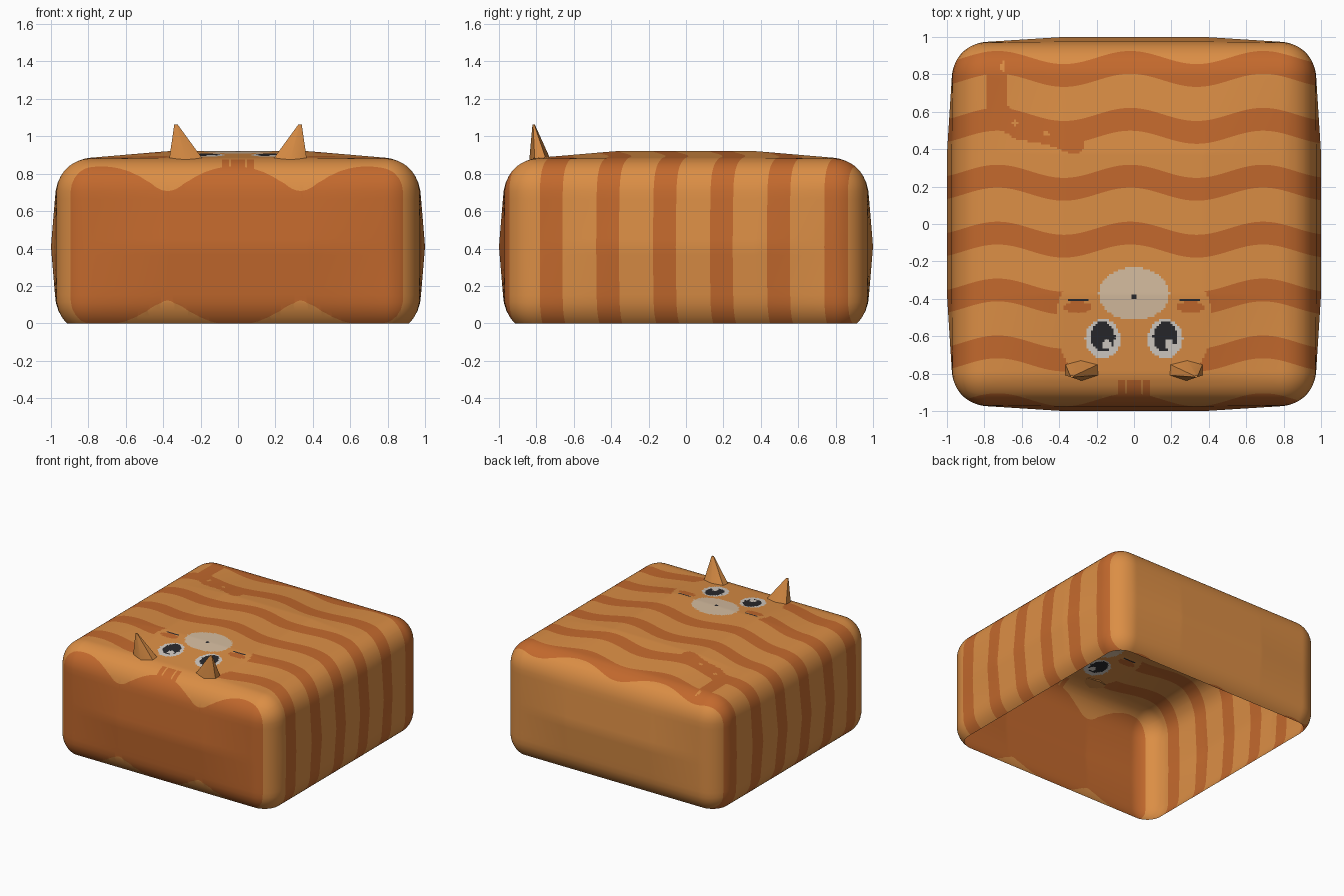
import bpy, bmesh, math
from mathutils import Vector, Matrix

if "Cube" in bpy.data.objects:
    bpy.data.objects.remove(bpy.data.objects["Cube"])


def srgb(r, g, b):
    lin = lambda c: c / 12.92 if c <= 0.04045 else ((c + 0.055) / 1.055) ** 2.4
    return (lin(r / 255), lin(g / 255), lin(b / 255), 1)


def material(name, rgb):
    m = bpy.data.materials.new(name)
    m.diffuse_color = srgb(*rgb)
    m.use_nodes = True
    m.node_tree.nodes["Principled BSDF"].inputs["Base Color"].default_value = m.diffuse_color
    return m


MATS = [material("light orange", (219, 142, 69)), material("dark orange", (195, 105, 45)),
        material("muzzle beige", (214, 189, 160)), material("eye white", (211, 204, 196)),
        material("pupil black", (40, 40, 44))]
ORANGE, DARK, BEIGE, WHITE, BLACK = range(5)


def clamp(v, a, b):
    return max(a, min(b, v))


def add_object(name, bm, mats):
    me = bpy.data.meshes.new(name)
    bm.to_mesh(me)
    bm.free()
    for m in mats:
        me.materials.append(m)
    ob = bpy.data.objects.new(name, me)
    bpy.context.collection.objects.link(ob)
    return ob


# ---- body shell: five grids, rounded into a puffy box, open underneath ----
H, TOP, LOW, R = 0.97, 0.88, -0.15, 0.18
bm = bmesh.new()


def grid(centre, u, v, nu, nv):
    u, v = Vector(u), Vector(v)
    n = u.cross(v).normalized()
    m = Matrix((u, v, n)).transposed().to_4x4()
    m.translation = centre
    bmesh.ops.create_grid(bm, x_segments=nu, y_segments=nv, size=1, matrix=m)


N, NZ = 160, 24
zm, zh = (TOP + LOW) / 2, (TOP - LOW) / 2
grid((0, 0, TOP), (H, 0, 0), (0, H, 0), N, N)
for s in (-1, 1):
    grid((0, s * H, zm), (-s * H, 0, 0), (0, 0, zh), N, NZ)
    grid((s * H, 0, zm), (0, s * H, 0), (0, 0, zh), N, NZ)
bmesh.ops.remove_doubles(bm, verts=bm.verts, dist=1e-4)


def puff(t, flat, end):
    return clamp((end - abs(t)) / (end - flat), 0, 1)


def round_and_puff(p):
    c = Vector((clamp(p.x, R - H, H - R), clamp(p.y, R - H, H - R), clamp(p.z, 0.13, TOP - R)))
    d = (p - c).normalized()
    q = c + d * R
    bx, by = puff(q.x, 0.38, 0.85), puff(q.y, 0.38, 0.85)
    bz = puff(q.z - 0.41, 0.0, 0.36)
    return q + Vector((0.03 * d.x * by * bz, 0.03 * d.y * bx * bz, 0.04 * max(d.z, 0) * bx * by))


def wave(x):
    return 0.035 * math.cos(2 * math.pi * (x + 0.02) / 0.71)


def cut(co, no, clear=False):
    bmesh.ops.bisect_plane(bm, geom=bm.verts[:] + bm.edges[:] + bm.faces[:], dist=1e-5,
                           plane_co=co, plane_no=no, clear_inner=clear)


for v in bm.verts:
    v.co = round_and_puff(v.co)
cut((0, 0, 0), (0, 0, 1), True)

# wavy stripe outlines: straight cuts made while the mesh is sheared by the wave
FRONT = -0.94
STRIPES = [(c - 0.061 + 0.032, c + 0.061 + 0.032)
           for c in (-0.724 + 0.3042 * i for i in range(6))]
for v in bm.verts:
    v.co.y -= wave(v.co.x)
for y in [FRONT] + [e for s in STRIPES for e in s]:
    cut((0, y, 0), (0, 1, 0))
for v in bm.verts:
    v.co.y += wave(v.co.x)
bmesh.ops.recalc_face_normals(bm, faces=bm.faces)


# ---- painted face, forehead marks and curled tail on the top ----
def ell(x, y, cx, cy, rx, ry):
    return ((x - cx) / rx) ** 2 + ((y - cy) / ry) ** 2 < 1


TAIL = [Vector(p) for p in ((-0.73, 0.84), (-0.73, 0.6), (-0.62, 0.51), (-0.45, 0.48), (-0.32, 0.43))]


def tail_distance(x, y):
    best, p = 9, Vector((x, y))
    for a, b in zip(TAIL, TAIL[1:]):
        t = clamp((p - a).dot(b - a) / (b - a).length_squared, 0, 1)
        best = min(best, (p - a - (b - a) * t).length)
    return best


def colour(p):
    x, y, t = p.x, p.y, p.y - wave(p.x)
    if p.z > 0.8:
        for s in (-1, 1):
            ex = s * 0.167
            if ell(x, y, ex + 0.022, -0.645, 0.024, 0.028):
                return WHITE
            if ell(x, y, ex, -0.603, 0.064, 0.08):
                return BLACK
            if ell(x, y, ex, -0.613, 0.094, 0.104):
                return WHITE
            if abs(x - s * 0.3) < 0.052 and abs(y + 0.409) < 0.0065:
                return BLACK
            if ell(x, y, s * 0.3, -0.445, 0.075, 0.03):
                return DARK
        if ell(x, y, 0, -0.393, 0.013, 0.013):
            return BLACK
        if ell(x, y, 0, -0.373, 0.188, 0.142):
            return BEIGE
        if -0.96 < y < -0.83 and min(abs(x - m) for m in (-0.068, -0.022, 0.022, 0.068)) < 0.016:
            return DARK
        if (ell(x, y, -0.7, 0.84, 0.012, 0.032) or ell(x, y, -0.635, 0.54, 0.02, 0.013)
                or ell(x, y, -0.47, 0.483, 0.02, 0.012)):
            return ORANGE
        if x < -0.27 and y > 0.37 and tail_distance(x, y) < 0.057:
            return DARK
    if t < FRONT:
        return DARK
    if p.z > 0.8 and ell(x, y, 0, -0.53, 0.42, 0.4):
        return ORANGE
    return DARK if any(a < t < b for a, b in STRIPES) else ORANGE


for f in bm.faces:
    f.material_index = colour(f.calc_center_median())
    f.smooth = True
add_object("body", bm, MATS)


# ---- ears: small six-sided cones leaning outward and forward ----
def ear(name, s):
    bm = bmesh.new()
    bmesh.ops.create_cone(bm, cap_ends=True, segments=6, radius1=0.1, radius2=0.01, depth=1)
    for v in bm.verts:
        h = v.co.z + 0.5
        x = v.co.x
        v.co = Vector((s * (0.28 + x + 0.052 * h), -0.78 + 0.58 * v.co.y - 0.035 * h,
                       0.872 + 0.192 * h + (0.015 * abs(x) / 0.1) * (1 - h)))
    bmesh.ops.recalc_face_normals(bm, faces=bm.faces)
    ob = add_object(name, bm, [MATS[ORANGE]])
    bpy.ops.object.select_all(action='DESELECT')
    ob.select_set(True)
    bpy.context.view_layer.objects.active = ob
    bpy.ops.object.shade_smooth_by_angle(angle=math.radians(50))


ear("left_ear", -1)
ear("right_ear", 1)
